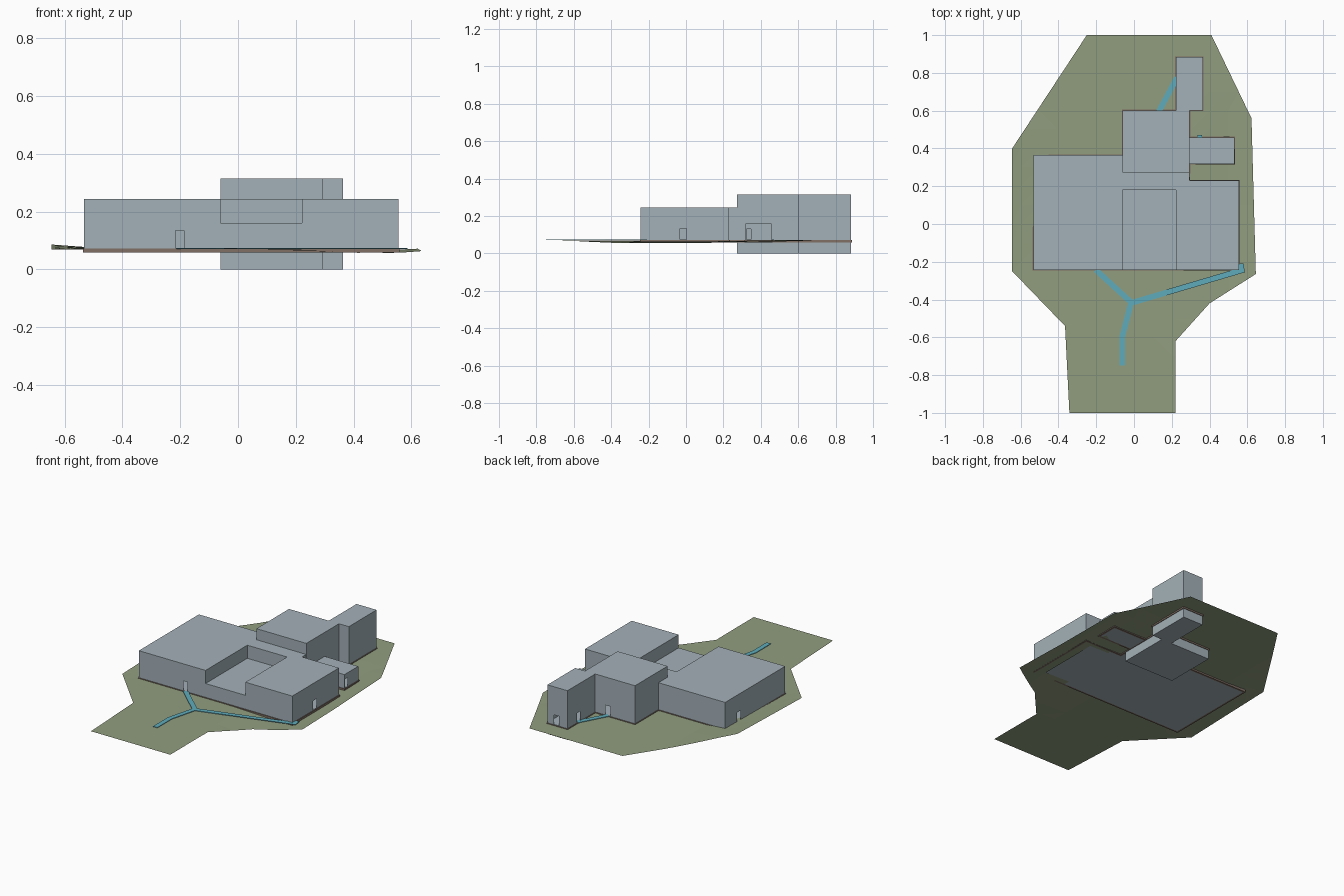
import bpy, bmesh
from mathutils import Vector

if "Cube" in bpy.data.objects:
    bpy.data.objects.remove(bpy.data.objects["Cube"])


def material(name, rgb):
    m = bpy.data.materials.new(name)
    m.diffuse_color = (*rgb, 1)
    m.use_nodes = True
    m.node_tree.nodes["Principled BSDF"].inputs["Base Color"].default_value = m.diffuse_color
    return m


WALL = material("pale blue grey wall", (0.37, 0.44, 0.48))
GRASS = material("olive grass", (0.285, 0.34, 0.212))
WATER = material("blue path", (0.115, 0.41, 0.50))
FOOTING = material("brown footing", (0.22, 0.16, 0.13))


def finish(bm, name, mat):
    mesh = bpy.data.meshes.new(name)
    bm.to_mesh(mesh)
    bm.free()
    mesh.materials.append(mat)
    ob = bpy.data.objects.new(name, mesh)
    bpy.context.collection.objects.link(ob)
    return ob


def prism(outline, z0, z1):
    bm = bmesh.new()
    f = bm.faces.new([bm.verts.new((x, y, z0)) for x, y in outline])
    top = bmesh.ops.extrude_face_region(bm, geom=[f])["geom"]
    bmesh.ops.translate(bm, vec=(0, 0, z1 - z0),
                        verts=[v for v in top if isinstance(v, bmesh.types.BMVert)])
    bmesh.ops.recalc_face_normals(bm, faces=bm.faces)
    return bm


def rect(x0, x1, y0, y1):
    return [(x0, y0), (x1, y0), (x1, y1), (x0, y1)]


def offset(outline, d):
    """Grow an anticlockwise right-angled outline by d."""
    pts = [Vector(p) for p in outline]
    out = []
    for i, p in enumerate(pts):
        a = (p - pts[i - 1]).normalized()
        b = (pts[(i + 1) % len(pts)] - p).normalized()
        n = Vector((a.y, -a.x)) + Vector((b.y, -b.x))
        if abs(a.dot(b)) > 0.9:
            n *= 0.5
        out.append(p + n * d)
    return out


def footing(name, outline, z0=0.058, z1=0.0715):
    """Skirt around the walls with a narrow lip underneath."""
    bm = bmesh.new()
    outer, inner = offset(outline, 0.004), offset(outline, -0.008)
    loops = [[bm.verts.new((p.x, p.y, z)) for p in loop] for loop, z in
             ((inner, z0), (outer, z0), (outer, z1), (outline_in(outline), z1))]
    n = len(outline)
    for a, b in zip(loops, loops[1:]):
        for i in range(n):
            j = (i + 1) % n
            bm.faces.new((a[i], a[j], b[j], b[i]))
            bm.faces.ensure_lookup_table()
    for f in bm.faces:
        f.normal_update()
    # outward, down and up facing sides follow the loop order
    if bm.faces[0].normal.z > 0:
        bmesh.ops.reverse_faces(bm, faces=bm.faces[:])
    finish(bm, name, FOOTING)


def outline_in(outline):
    return [Vector(p) for p in outline]


def floor(name, outline, z=0.0735):
    bm = bmesh.new()
    bm.faces.new([bm.verts.new((p.x, p.y, z)) for p in offset(outline, -0.001)])
    finish(bm, name, WALL)


def cut_door(bm, axis, wall, centre, width, top, bottom=0.0735):
    """Open a doorway in the wall lying on axis = wall."""
    side = 1 - axis
    lo, hi = centre - width / 2, centre + width / 2
    for ax, value in ((side, lo), (side, hi), (2, top), (2, bottom)):
        faces = [f for f in bm.faces if abs(f.normal[axis]) > 0.9
                 and abs(f.calc_center_median()[axis] - wall) < 0.002]
        geom = faces + list({e for f in faces for e in f.edges}) + \
            list({v for f in faces for v in f.verts})
        no = Vector((0, 0, 0))
        no[ax] = 1
        bmesh.ops.bisect_plane(bm, geom=geom, plane_co=no * value, plane_no=no, dist=1e-5)
    bm.normal_update()
    hole = [f for f in bm.faces if abs(f.normal[axis]) > 0.9
            and abs(f.calc_center_median()[axis] - wall) < 0.002
            and lo < f.calc_center_median()[side] < hi
            and bottom < f.calc_center_median().z < top]
    bmesh.ops.delete(bm, geom=hole, context='FACES')


# Main hall: U-shaped plan around a lower front bay
hall_plan = [(-0.533, -0.243), (-0.06, -0.243), (-0.06, 0.18), (0.222, 0.18),
             (0.222, -0.243), (0.555, -0.243), (0.555, 0.23), (0.293, 0.23),
             (0.293, 0.272), (-0.06, 0.272), (-0.06, 0.365), (-0.533, 0.365)]
bm = prism(hall_plan, 0.061, 0.244)
cut_door(bm, 1, -0.243, -0.202, 0.03, 0.135)
cut_door(bm, 0, 0.555, -0.015, 0.035, 0.133)
cut_door(bm, 0, -0.533, 0.225, 0.035, 0.133)
finish(bm, "main_hall", WALL)
finish(prism(rect(-0.06, 0.222, -0.243, 0.18), 0.061, 0.16), "low_front_bay", WALL)

# Rear blocks reaching below ground, and the small side annex
block, tower = rect(-0.06, 0.294, 0.272, 0.602), rect(0.222, 0.364, 0.602, 0.883)
annex = rect(0.294, 0.532, 0.318, 0.458)
bm = prism(block, 0, 0.315)
cut_door(bm, 1, 0.602, 0.13, 0.035, 0.135)
finish(bm, "rear_block", WALL)
bm = prism(tower, 0, 0.315)
cut_door(bm, 0, 0.222, 0.77, 0.03, 0.135)
cut_door(bm, 1, 0.883, 0.30, 0.035, 0.135)
finish(bm, "rear_tower", WALL)
bm = prism(annex, 0.061, 0.161)
cut_door(bm, 0, 0.532, 0.335, 0.025, 0.13)
finish(bm, "side_annex", WALL)

# Footings and indoor floors
footing("hall_footing", hall_plan[:1] + hall_plan[5:])
for name, plan in (("hall", hall_plan), ("rear_block", block),
                   ("rear_tower", tower), ("annex", annex)):
    floor(name + "_floor", plan)
    if name != "hall":
        footing(name + "_footing", plan)

# Ground sheet, sliced so it can follow gentle slopes
ground = [(-0.25, 1), (-0.645, 0.40), (-0.645, -0.25), (-0.365, -0.54), (-0.342, -1),
          (0.22, -1), (0.22, -0.62), (0.40, -0.42), (0.645, -0.265), (0.622, 0.56), (0.41, 1)]
bm = bmesh.new()
bm.faces.new([bm.verts.new((x, y, 0)) for x, y in ground])
bm.normal_update()
for axis in ((1, 0, 0), (0, 1, 0)):
    for i in range(-9, 10):
        no = Vector(axis)
        bmesh.ops.bisect_plane(bm, geom=bm.verts[:] + bm.edges[:] + bm.faces[:],
                               plane_co=no * i * 0.1, plane_no=no)


def clamp(t):
    return max(0.0, min(1.0, t))


for v in bm.verts:
    x, y = v.co.x, v.co.y
    rise = 0.018 * clamp((-x - 0.4) / 0.245) * clamp((y + 0.25) / 0.65) * clamp((1 - y) / 0.5)
    dip = 0.012 * clamp((x - 0.15) / 0.3) * clamp((0.7 - y) / 0.6) * clamp((y + 0.7) / 0.2)
    lift = 0.008 * clamp((x - 0.55) / 0.09)
    v.co.z = 0.068 + rise - dip + lift
bmesh.ops.triangulate(bm, faces=bm.faces[:])
# Leave the ground open where the hall floor shows from below
inside = [f for f in bm.faces if all(-0.51 < v.co.x < 0.51 and -0.21 < v.co.y < 0.21
                                     for v in f.verts)]
bmesh.ops.delete(bm, geom=inside, context='FACES')
bm.normal_update()
if sum(f.normal.z for f in bm.faces) < 0:
    bmesh.ops.reverse_faces(bm, faces=bm.faces[:])
finish(bm, "ground", GRASS)


def strip(name, points, width):
    """Flat mitred ribbon along a line of points."""
    pts = [Vector(p) for p in points]
    left, right = [], []
    for i, p in enumerate(pts):
        a = (p - pts[i - 1]).normalized() if i else None
        b = (pts[i + 1] - p).normalized() if i < len(pts) - 1 else None
        d = ((a or b) + (b or a)).normalized()
        n = Vector((-d.y, d.x))
        w = width / 2 / max(0.5, d.dot(a or b))
        left.append(p + n * w)
        right.append(p - n * w)
    finish(prism(left + right[::-1], 0.0712, 0.0745), name, WATER)


# Blue paths
strip("front_path", [(-0.063, -0.748), (-0.063, -0.60), (-0.015, -0.415), (-0.202, -0.243)], 0.03)
strip("front_right_path", [(-0.015, -0.418), (0.57, -0.245), (0.565, -0.21)], 0.03)
strip("rear_path", [(0.132, 0.597), (0.228, 0.775)], 0.03)
strip("annex_path", [(0.335, 0.465), (0.36, 0.465)], 0.012)
